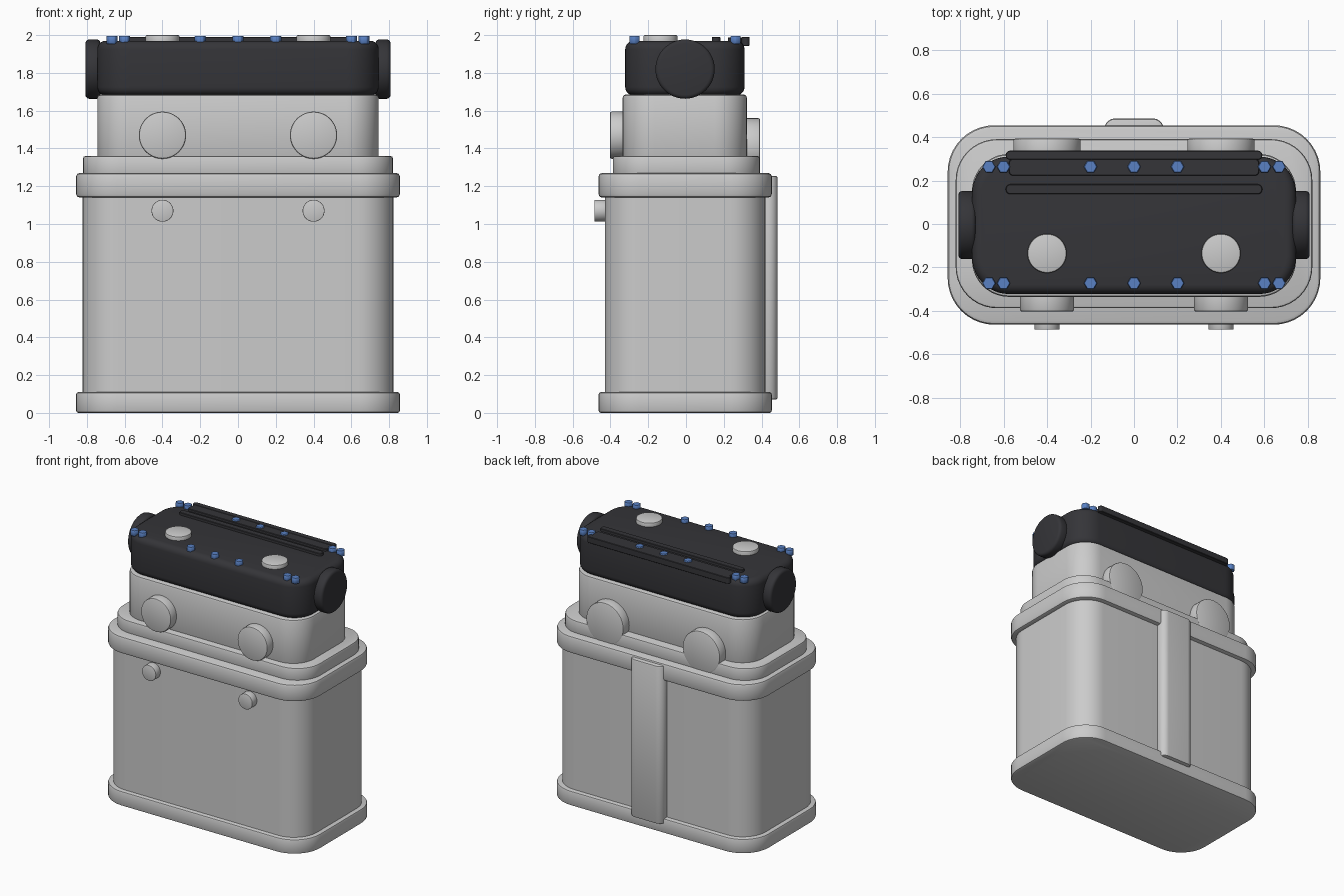
import bpy, bmesh, math
from mathutils import Matrix

if "Cube" in bpy.data.objects:
    bpy.data.objects.remove(bpy.data.objects["Cube"])


def material(name, rgb):
    m = bpy.data.materials.new(name)
    m.diffuse_color = (*rgb, 1)
    m.use_nodes = True
    m.node_tree.nodes["Principled BSDF"].inputs["Base Color"].default_value = m.diffuse_color
    return m


DARK = material("dark_plastic", (0.035, 0.035, 0.04))
BLUE = material("blue_bolt", (0.1, 0.22, 0.55))


def finish(name, bm, bevel=0, segs=2, mat=None):
    bmesh.ops.recalc_face_normals(bm, faces=bm.faces)
    me = bpy.data.meshes.new(name)
    bm.to_mesh(me)
    bm.free()
    ob = bpy.data.objects.new(name, me)
    bpy.context.collection.objects.link(ob)
    if mat:
        me.materials.append(mat)
    bpy.ops.object.select_all(action='DESELECT')
    bpy.context.view_layer.objects.active = ob
    ob.select_set(True)
    if bevel:
        mod = ob.modifiers.new("edge_bevel", 'BEVEL')
        mod.width, mod.segments = bevel, segs
        mod.limit_method, mod.angle_limit = 'ANGLE', math.radians(40)
        bpy.ops.object.modifier_apply(modifier=mod.name)
    bpy.ops.object.shade_smooth_by_angle(angle=math.radians(35))
    return ob


def slab(name, x, y, z, r, bevel=0, segs=2, mat=None, n=10):
    """Rounded rectangle from (min, max) ranges, extruded upwards."""
    bm = bmesh.new()
    pts = []
    for k, (cx, cy) in enumerate([(x[1] - r, y[1] - r), (x[0] + r, y[1] - r),
                                  (x[0] + r, y[0] + r), (x[1] - r, y[0] + r)]):
        for i in range(n + 1):
            a = math.pi / 2 * (k + i / n)
            pts.append(bm.verts.new((cx + r * math.cos(a), cy + r * math.sin(a), z[0])))
    f = bm.faces.new(pts)
    top = bmesh.ops.extrude_face_region(bm, geom=[f])['geom']
    bmesh.ops.translate(bm, vec=(0, 0, z[1] - z[0]),
                        verts=[v for v in top if isinstance(v, bmesh.types.BMVert)])
    return finish(name, bm, bevel, segs, mat)


def disc(name, loc, r, depth, axis='Z', bevel=0.008, segs=2, sides=48, mat=None):
    bm = bmesh.new()
    rot = {'X': Matrix.Rotation(math.pi / 2, 4, 'Y'),
           'Y': Matrix.Rotation(math.pi / 2, 4, 'X'),
           'Z': Matrix.Rotation(math.pi / 6 if sides == 6 else 0, 4, 'Z')}[axis]
    bmesh.ops.create_cone(bm, cap_ends=True, segments=sides, radius1=r, radius2=r,
                          depth=depth, matrix=Matrix.Translation(loc) @ rot)
    return finish(name, bm, bevel, segs, mat)


# Housing tiers
slab("body", (-0.823, 0.823), (-0.43, 0.42), (0.05, 1.2), 0.19)
slab("base_rim", (-0.857, 0.857), (-0.463, 0.454), (0, 0.11), 0.215, 0.012)
slab("top_rim", (-0.857, 0.857), (-0.463, 0.454), (1.14, 1.27), 0.215, 0.018)
slab("shoulder", (-0.82, 0.82), (-0.387, 0.39), (1.25, 1.36), 0.19, 0.012)
slab("neck", (-0.745, 0.745), (-0.335, 0.322), (1.33, 1.685), 0.17, 0.015)

# Dark lid with rounded edges
slab("lid", (-0.745, 0.745), (-0.322, 0.31), (1.68, 1.97), 0.17, 0.045, 5, DARK)

# Back spine
slab("back_spine", (-0.137, 0.137), (0.35, 0.485), (0.07, 1.255), 0.05, 0.012)

# Lid rails
slab("front_rail", (-0.59, 0.59), (0.137, 0.183), (1.95, 1.99), 0.022, 0.003, 1, DARK, 6)
slab("middle_rail", (-0.575, 0.575), (0.222, 0.3), (1.95, 1.988), 0.02, 0.003, 1, DARK, 6)
slab("rear_rail", (-0.59, 0.59), (0.295, 0.337), (1.943, 1.99), 0.02, 0.003, 1, DARK, 6)

# Paired round fittings, mirrored left and right
for s, side in ((-1, "left"), (1, "right")):
    disc(f"front_port_{side}", (0.4 * s, -0.345, 1.47), 0.125, 0.116, 'Y', 0.01)
    disc(f"back_port_{side}", (0.4 * s, 0.34, 1.405), 0.155, 0.106, 'Y', 0.01)
    disc(f"front_knob_{side}", (0.4 * s, -0.453, 1.07), 0.058, 0.064, 'Y', 0.003)
    disc(f"lid_cap_{side}", (0.4 * s, -0.135, 1.97), 0.09, 0.06, 'Z', 0.008)
    disc(f"end_cap_{side}", (0.768 * s, -0.005, 1.82), 0.157, 0.08, 'X', 0.02, 3, mat=DARK)

# Hexagonal lid bolts
for row, y in (("front", -0.272), ("back", 0.263)):
    for i, x in enumerate((-0.667, -0.6, -0.2, 0, 0.2, 0.6, 0.667)):
        disc(f"bolt_{row}_{i}", (x, y, 1.975), 0.031, 0.042, 'Z', 0.003, 1, 6, BLUE)
